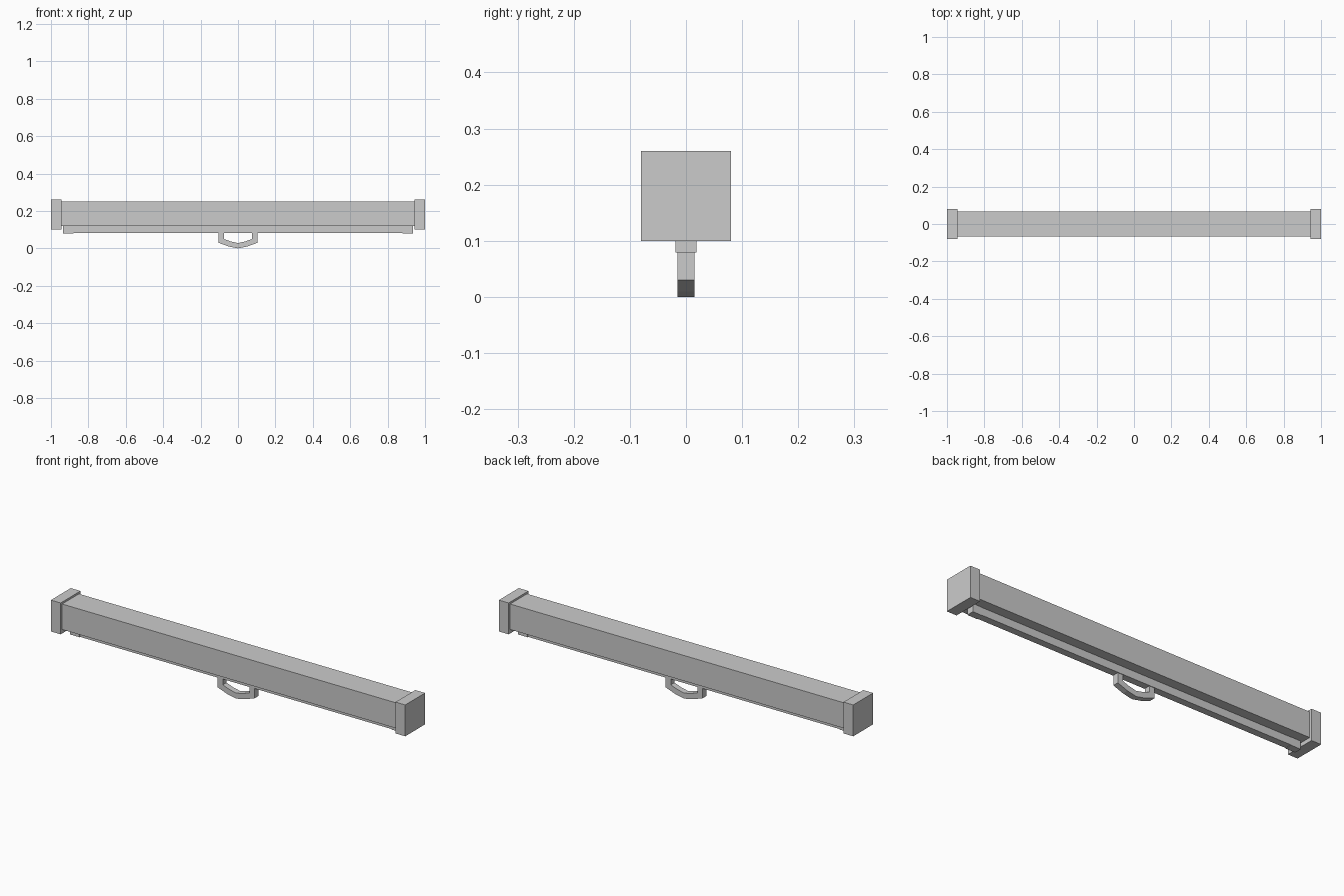
import bpy, bmesh

if "Cube" in bpy.data.objects:
    bpy.data.objects.remove(bpy.data.objects["Cube"])


def finish(name, bm):
    bmesh.ops.recalc_face_normals(bm, faces=bm.faces)
    me = bpy.data.meshes.new(name)
    bm.to_mesh(me)
    bm.free()
    ob = bpy.data.objects.new(name, me)
    bpy.context.collection.objects.link(ob)
    return ob


def box(name, lo, hi):
    bm = bmesh.new()
    bmesh.ops.create_cube(bm, size=1)
    for v in bm.verts:
        v.co = [(a + b) / 2 + c * (b - a) for a, b, c in zip(lo, hi, v.co)]
    return finish(name, bm)


# long roller housing
box("housing", (-0.945, -0.068, 0.12), (0.945, 0.068, 0.25))

# bottom bar
box("bottom_bar", (-0.88, -0.018, 0.081), (0.88, 0.018, 0.12))

# square end caps and the small tips of the bar
for side, s in (("left", -1), ("right", 1)):
    x0, x1 = sorted((s * 0.945, s * 1.0))
    box(side + "_end_cap", (x0, -0.08, 0.10), (x1, 0.08, 0.26))
    x0, x1 = sorted((s * 0.88, s * 0.935))
    box(side + "_bar_tip", (x0, -0.019, 0.079), (x1, 0.019, 0.12))

# pull handle: bent strap, outer and inner outlines from left to right
outer = [(-0.105, 0.082), (-0.105, 0.03), (-0.05, 0.01), (0, 0.0)]
inner = [(-0.075, 0.082), (-0.075, 0.05), (-0.04, 0.037), (0, 0.028)]
outer += [(-x, z) for x, z in outer[-2::-1]]
inner += [(-x, z) for x, z in inner[-2::-1]]
bm = bmesh.new()
rings = []
for (ox, oz), (ix, iz) in zip(outer, inner):
    rings.append([bm.verts.new(p) for p in (
        (ox, -0.015, oz), (ox, 0.015, oz), (ix, 0.015, iz), (ix, -0.015, iz))])
for a, b in zip(rings, rings[1:]):
    for i in range(4):
        j = (i + 1) % 4
        bm.faces.new((a[i], a[j], b[j], b[i]))
bm.faces.new(rings[0])
bm.faces.new(rings[-1])
finish("pull_handle", bm)
